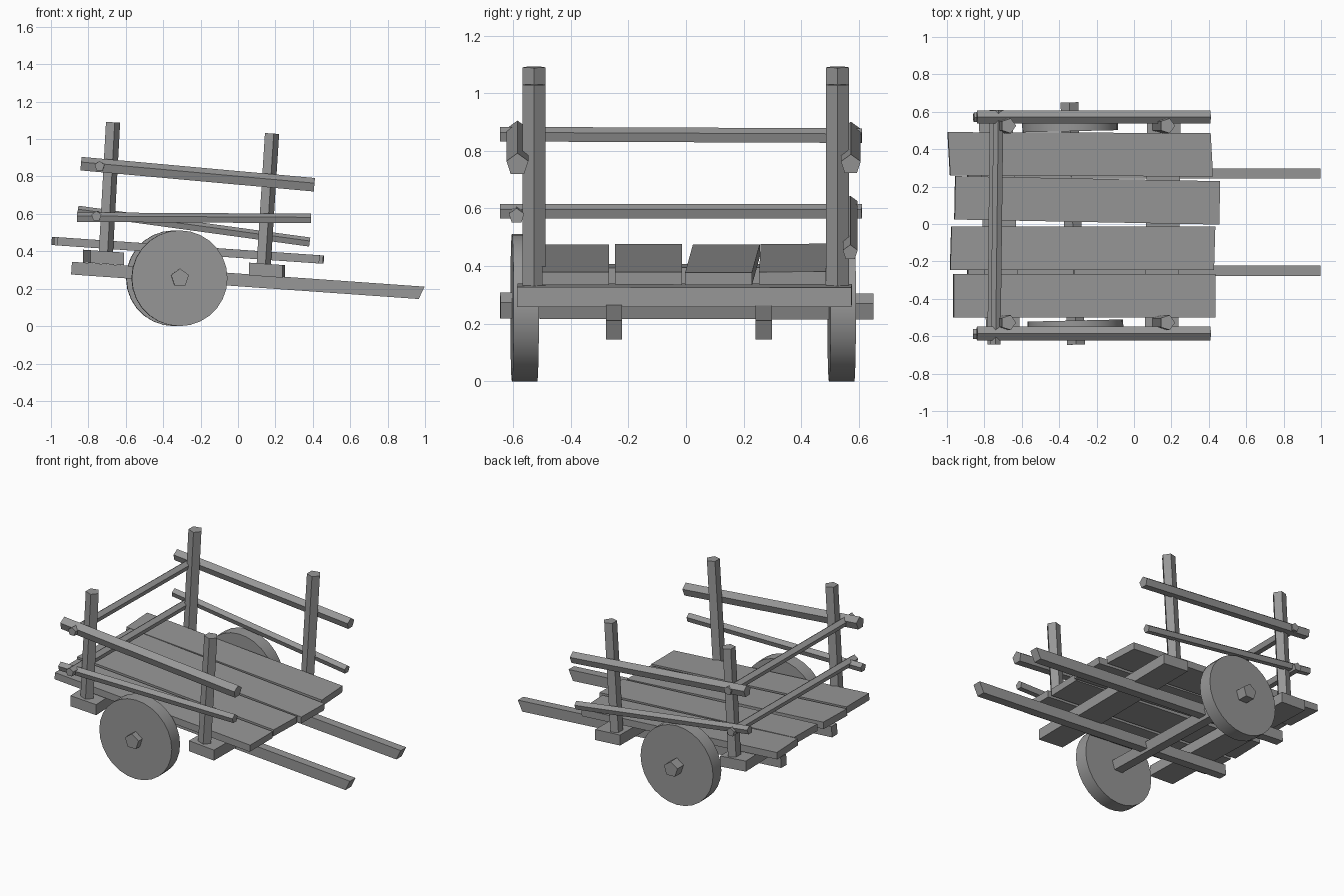
import bpy, bmesh, math
from mathutils import Vector

old = bpy.data.objects.get("Cube")
if old:
    bpy.data.objects.remove(old, do_unlink=True)

wood = bpy.data.materials.new("weathered_grey")
wood.use_nodes = True
GREY = (0.31, 0.31, 0.31, 1)
wood.diffuse_color = GREY
wood.node_tree.nodes["Principled BSDF"].inputs["Base Color"].default_value = GREY

UP = Vector((0, 0, 1))


def loft(name, start, end, profile, ref=UP, skew=((0, 0), (0, 0))):
    """Sweep a (side, up) profile from start to end; skew slants each end."""
    start, end = Vector(start), Vector(end)
    axis = (end - start).normalized()
    up = (ref - axis * ref.dot(axis)).normalized()
    side = up.cross(axis)
    bm = bmesh.new()
    rings = []
    for centre, (ks, ku) in zip((start, end), skew):
        rings.append([bm.verts.new(centre + side * s + up * u + axis * (ks * s + ku * u))
                      for s, u in profile])
    bm.faces.new(rings[0])
    bm.faces.new(rings[1])
    n = len(profile)
    for i in range(n):
        j = (i + 1) % n
        bm.faces.new((rings[0][i], rings[0][j], rings[1][j], rings[1][i]))
    bmesh.ops.recalc_face_normals(bm, faces=bm.faces)
    mesh = bpy.data.meshes.new(name)
    bm.to_mesh(mesh)
    bm.free()
    mesh.materials.append(wood)
    obj = bpy.data.objects.new(name, mesh)
    bpy.context.collection.objects.link(obj)
    return obj


def board(name, start, end, width, height, skew=((0, 0), (0, 0))):
    w, h = width / 2, height / 2
    return loft(name, start, end, [(-w, -h), (w, -h), (w, h), (-w, h)], skew=skew)


def pole(name, start, end, radius, ref=UP, sides=5):
    ring = [(radius * math.sin(i * math.tau / sides), radius * math.cos(i * math.tau / sides))
            for i in range(sides)]
    return loft(name, start, end, ring, ref)


# Axle and solid disc wheels
pole("axle", (-0.31, -0.645, 0.258), (-0.345, 0.65, 0.255), 0.05)
for name, x, y in (("wheel_right", -0.313, -0.56), ("wheel_left", -0.342, 0.54)):
    wheel = pole(name, (x + 0.001, y - 0.044, 0.256), (x - 0.001, y + 0.044, 0.256), 0.256, sides=28)
    bpy.ops.object.select_all(action='DESELECT')
    wheel.select_set(True)
    bpy.context.view_layer.objects.active = wheel
    bpy.ops.object.shade_smooth_by_angle(angle=math.radians(30))

# Long pulling shafts with slanted tips
for name, y in (("shaft_right", -0.25), ("shaft_left", 0.27)):
    board(name, (-0.89, y, 0.31), (0.982, y, 0.178), 0.056, 0.068, ((0, 0), (0, 0.4)))

# Cross beams carrying the deck
for name, x, z, yaw in (("rear_bolster", -0.72, 0.367, 0.02), ("front_bolster", 0.135, 0.3, 0.0125)):
    beam = board(name, (x + yaw, -0.585, z), (x - yaw if x < 0 else x + 2 * yaw, 0.575, z), 0.18, 0.068)
    # Tip the beam to follow the deck slope
    for v in beam.data.vertices:
        v.co.z -= 0.07 * (v.co.x - x)

# Deck planks: rear x, front x, rear y, front y, end slant
planks = [(-0.98, 0.43, -0.13, -0.13, 0.03),
          (-0.965, 0.435, -0.383, -0.383, 0.0),
          (-0.958, 0.457, 0.14, 0.113, 0.0),
          (-0.99, 0.415, 0.375, 0.37, -0.06)]
for i, (x0, x1, y0, y1, slant) in enumerate(planks):
    board(f"deck_plank_{i + 1}", (x0, y0, 0.387 - 0.069 * x0), (x1, y1, 0.387 - 0.069 * x1),
          0.232, 0.044, ((slant, 0), (slant, 0)))

# Corner posts
for side, y in (("right", -0.527), ("left", 0.525)):
    pole(f"rear_post_{side}", (-0.711, y, 0.38), (-0.672, y, 1.09), 0.042, Vector((1, 0, 0)))
    pole(f"front_post_{side}", (0.133, y, 0.32), (0.178, y, 1.03), 0.042, Vector((1, 0, 0)))

# Side rails
pole("upper_rail_right", (-0.84, -0.585, 0.865), (0.408, -0.585, 0.752), 0.04)
pole("upper_rail_left", (-0.84, 0.572, 0.865), (0.408, 0.572, 0.752), 0.036)
pole("lower_rail_right", (-0.86, -0.588, 0.58), (0.39, -0.588, 0.573), 0.028)
pole("lower_rail_left", (-0.857, 0.57, 0.617), (0.383, 0.57, 0.447), 0.027)

# Rear cross rails
pole("upper_cross_rail", (-0.74, -0.645, 0.855), (-0.725, 0.61, 0.85), 0.028)
pole("lower_cross_rail", (-0.757, -0.645, 0.588), (-0.745, 0.61, 0.588), 0.028)
